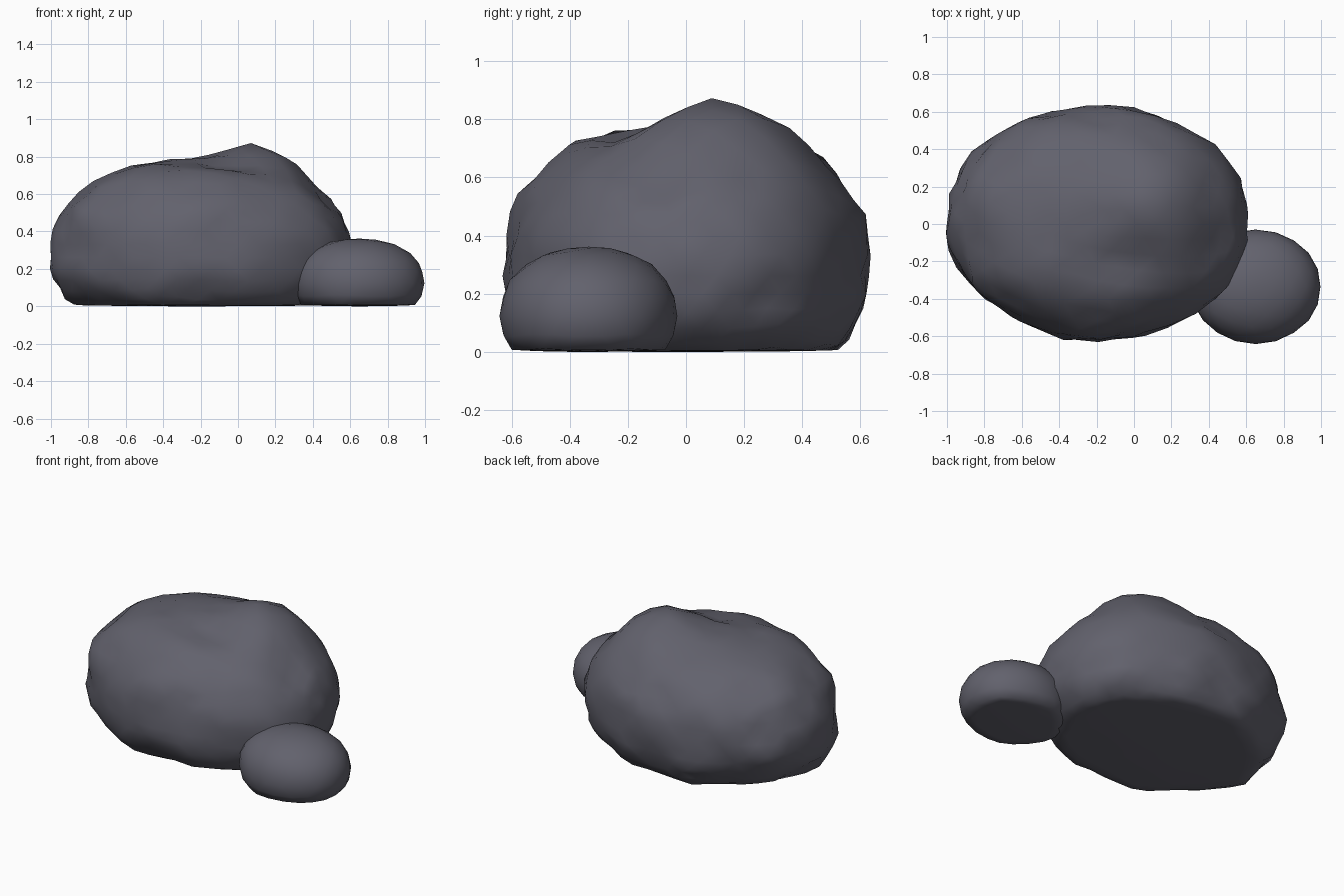
import bpy, bmesh, math
from mathutils import Vector, noise

if "Cube" in bpy.data.objects:
    bpy.data.objects.remove(bpy.data.objects["Cube"])

stone = bpy.data.materials.new("slate_grey")
stone.diffuse_color = (0.122, 0.121, 0.152, 1)
stone.use_nodes = True
stone.node_tree.nodes["Principled BSDF"].inputs["Base Color"].default_value = stone.diffuse_color


def bump(x, y, cx, cy, sx, sy):
    """Flat-topped rounded lump."""
    q = ((x - cx) / sx) ** 2 + ((y - cy) / sy) ** 2
    return math.exp(-q ** 1.4)


def rock(name, detail, centre, radii, top, under, power, rough, lumps=()):
    """Boxy dome above its widest level, rounded and cut flat underneath."""
    bm = bmesh.new()
    bmesh.ops.create_icosphere(bm, subdivisions=detail, radius=1)
    for v in bm.verts:
        d = v.co.normalized()
        r, h = math.hypot(d.x, d.y), abs(d.z)
        p = power if d.z > 0 else 2
        d = d / (r ** p + h ** p) ** (1 / p)
        # Uneven weathered surface: broad swells plus small chips
        n = 1 + rough * (noise.noise(d * 2.7 + Vector((3.1, 1.7, 0.4)))
                         + 0.8 * noise.noise(d * 6.3 + Vector((0.6, 5.2, 2.9))))
        x = centre[0] + d.x * radii[0] * n
        y = centre[1] + d.y * radii[1] * n
        z = centre[2] + d.z * (top if d.z > 0 else under) * n
        # Raised peak and hollows on the upper side
        if d.z > 0:
            for amount, cx, cy, sx, sy in lumps:
                z += amount * bump(x, y, cx, cy, sx, sy) * min(1, d.z * 2)
        # Flat base with a slight belly
        if z < 0.015:
            z = 0.015 - 0.015 * min(1, (0.015 - z) / under)
        v.co = (x, y, z)
    low = min(v.co.z for v in bm.verts)
    for v in bm.verts:
        v.co.z -= low
    mesh = bpy.data.meshes.new(name)
    bm.to_mesh(mesh)
    bm.free()
    mesh.materials.append(stone)
    for f in mesh.polygons:
        f.use_smooth = True
    obj = bpy.data.objects.new(name, mesh)
    bpy.context.collection.objects.link(obj)


# Large boulder with an off-centre peak
rock("large_boulder", 4, (-0.19, 0.005, 0.27), (0.81, 0.63), 0.525, 0.45, 2.4, 0.04,
     [(0.1, 0.13, 0.15, 0.25, 0.27), (-0.04, 0.42, -0.02, 0.1, 0.25),
      (-0.03, -0.02, -0.2, 0.25, 0.1)])

# Small stone resting against it
rock("small_stone", 3, (0.65, -0.335, 0.13), (0.35, 0.306), 0.24, 0.25, 2.15, 0.012)
